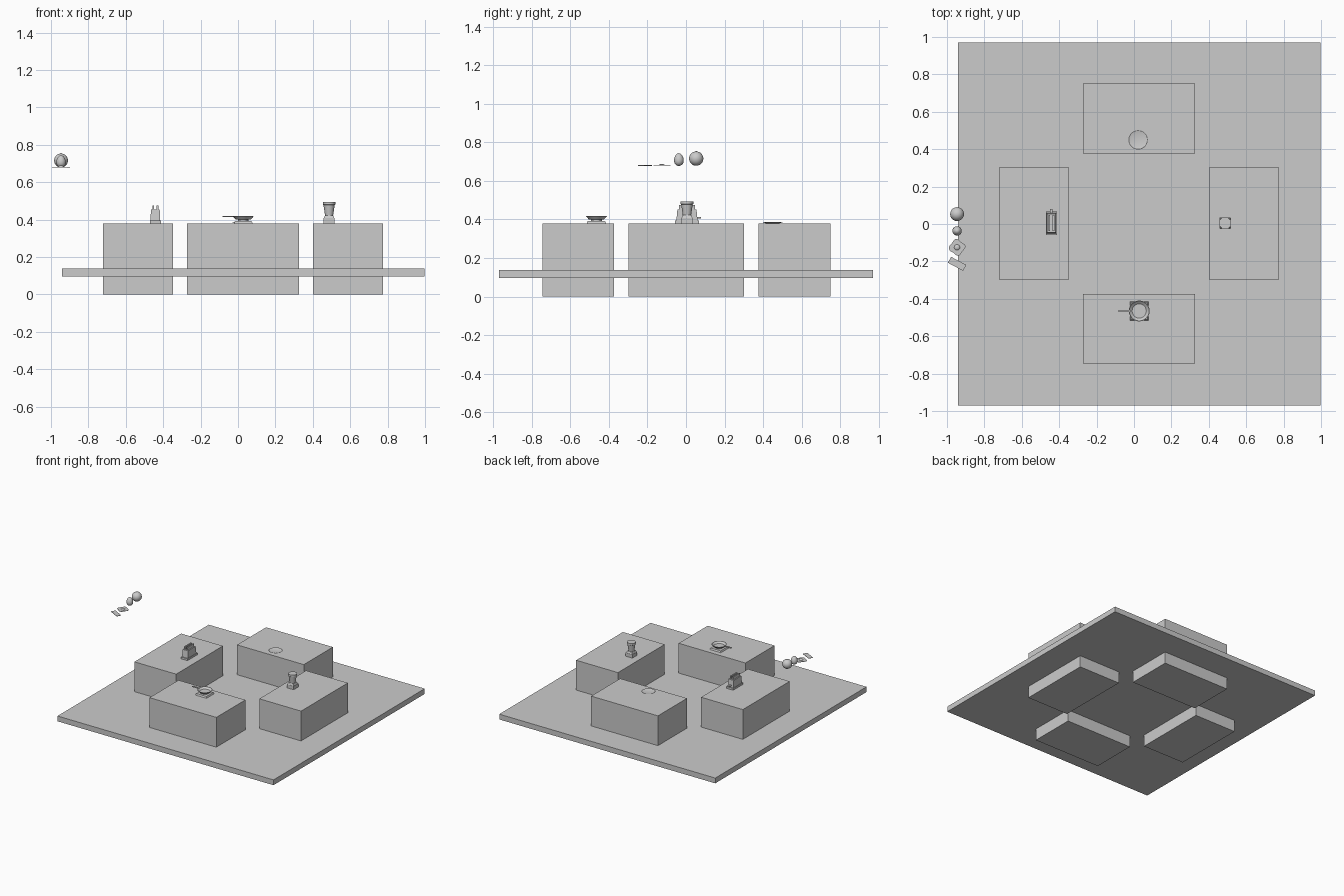
import bpy, bmesh, math
from mathutils import Matrix

if "Cube" in bpy.data.objects:
    bpy.data.objects.remove(bpy.data.objects["Cube"])


def finish(name, bm, smooth=False):
    bmesh.ops.recalc_face_normals(bm, faces=bm.faces)
    me = bpy.data.meshes.new(name)
    bm.to_mesh(me)
    bm.free()
    ob = bpy.data.objects.new(name, me)
    bpy.context.collection.objects.link(ob)
    if smooth:
        bpy.context.view_layer.objects.active = ob
        ob.select_set(True)
        bpy.ops.object.shade_smooth_by_angle(angle=math.radians(40))
        ob.select_set(False)
    return ob


def box(name, x, y, z, taper=1.0):
    """Box from (min, max) ranges; taper scales the top face."""
    bm = bmesh.new()
    bmesh.ops.create_cube(bm, size=1)
    for v in bm.verts:
        s = taper if v.co.z > 0 else 1
        v.co.x = (x[0] + x[1]) / 2 + v.co.x * (x[1] - x[0]) * s
        v.co.y = (y[0] + y[1]) / 2 + v.co.y * (y[1] - y[0]) * s
        v.co.z = (z[0] + z[1]) / 2 + v.co.z * (z[1] - z[0])
    return finish(name, bm)


def lathe(name, profile, loc, n=24, turn=0.0):
    """Revolve (radius, z) points about z; end points at radius 0 close it."""
    bm = bmesh.new()
    vs = [bm.verts.new((r, 0, z)) for r, z in profile]
    es = [bm.edges.new(p) for p in zip(vs, vs[1:])]
    bmesh.ops.spin(bm, geom=vs + es, cent=(0, 0, 0), axis=(0, 0, 1),
                   angle=math.tau, steps=n, use_merge=True)
    bmesh.ops.remove_doubles(bm, verts=bm.verts, dist=1e-5)
    bm.transform(Matrix.Translation(loc) @ Matrix.Rotation(turn, 4, 'Z'))
    return finish(name, bm, True)


TOP = 0.38

# Floor and the four counters
box("floor", (-0.942, 0.998), (-0.97, 0.97), (0.095, 0.138))
for name, x, y in (("left_counter", (-0.722, -0.347), (-0.298, 0.302)),
                   ("right_counter", (0.40, 0.775), (-0.298, 0.302)),
                   ("front_counter", (-0.273, 0.327), (-0.745, -0.373)),
                   ("back_counter", (-0.273, 0.327), (0.377, 0.75))):
    box(name, x, y, (0, TOP))

# Toaster: tapered body, base flange, two slices and a lever
tx, ty = -0.442, 0.005
box("toaster_base", (tx - .029, tx + .029), (ty - .063, ty + .063), (TOP, 0.395))
box("toaster_body", (tx - .026, tx + .026), (ty - .055, ty + .055), (0.395, 0.453), 0.9)
for side in (-1, 1):
    c = tx + side * 0.011
    box("toast_slice", (c - .005, c + .005), (ty - .042, ty + .042), (0.44, 0.476))
box("toaster_lever", (tx - .007, tx + .007), (ty + .05, ty + .074), (0.405, 0.413))

# Blender jug on a tapered square base
bx, by = 0.487, 0.005
box("mixer_base", (bx - .03, bx + .03), (by - .03, by + .03), (TOP, 0.408))
box("mixer_neck", (bx - .028, bx + .028), (by - .028, by + .028), (0.408, 0.422), 0.8)
lathe("mixer_jug", [(0, .418), (.021, .418), (.03, .478), (.033, .48), (.033, .494),
                    (0, .494)], (bx, by, 0), 12)

# Stove with four corner posts, and a frying pan
sx, sy = 0.028, -0.465
box("stove_base", (sx - .05, sx + .05), (sy - .05, sy + .05), (TOP, 0.392), 0.9)
lathe("burner", [(0, .39), (.028, .39), (.028, .402), (0, .402)], (sx, sy, 0))
lathe("frying_pan", [(0, .401), (.04, .401), (.056, .418), (.053, .418), (.038, .405),
                     (0, .405)], (sx, sy, 0))
box("pan_handle", (sx - .11, sx - .05), (sy - .006, sy + .006), (0.413, 0.419))

# Plate on the back counter
lathe("plate", [(0, TOP), (.035, TOP), (.052, .386), (.05, .387), (.034, .383), (0, .383)],
      (0.022, 0.45, 0))

# Food: tomato, egg, fried egg and bacon strip
fx = -0.946


def ball(name, loc, r, rz, egg=0.0):
    prof = []
    for i in range(17):
        a = -math.pi / 2 + math.pi * i / 16
        prof.append((max(0, r * math.cos(a) * (1 - egg * math.sin(a))) if 0 < i < 16 else 0,
                     rz * math.sin(a)))
    return lathe(name, prof, loc)


ball("tomato", (fx, 0.053, 0.716), 0.037, 0.037)
lathe("tomato_stem", [(0, .75), (.004, .75), (.003, .756), (0, .756)], (fx, 0.053, 0), 8)
ball("egg", (fx, -0.037, 0.711), 0.025, 0.033, 0.12)

bm = bmesh.new()
n = 32
ring = []
for i in range(n):
    a = math.tau * i / n
    r = 0.04 + 0.005 * math.cos(4 * a - 0.6)
    ring.append(bm.verts.new((fx + r * math.cos(a), -0.125 + r * math.sin(a), 0.679)))
face = bm.faces.new(ring)
ext = bmesh.ops.extrude_face_region(bm, geom=[face])
for v in ext["geom"]:
    if isinstance(v, bmesh.types.BMVert):
        v.co.z += 0.003
finish("egg_white", bm)
lathe("yolk", [(0, .681), (.016, .681), (.014, .685), (.008, .688), (0, .689)],
      (fx, -0.125, 0), 16)

bacon = box("bacon", (-.046, .046), (-.018, .018), (-.0015, .0015))
bacon.location = (fx, -0.213, 0.68)
bacon.rotation_euler.z = math.radians(-28)
